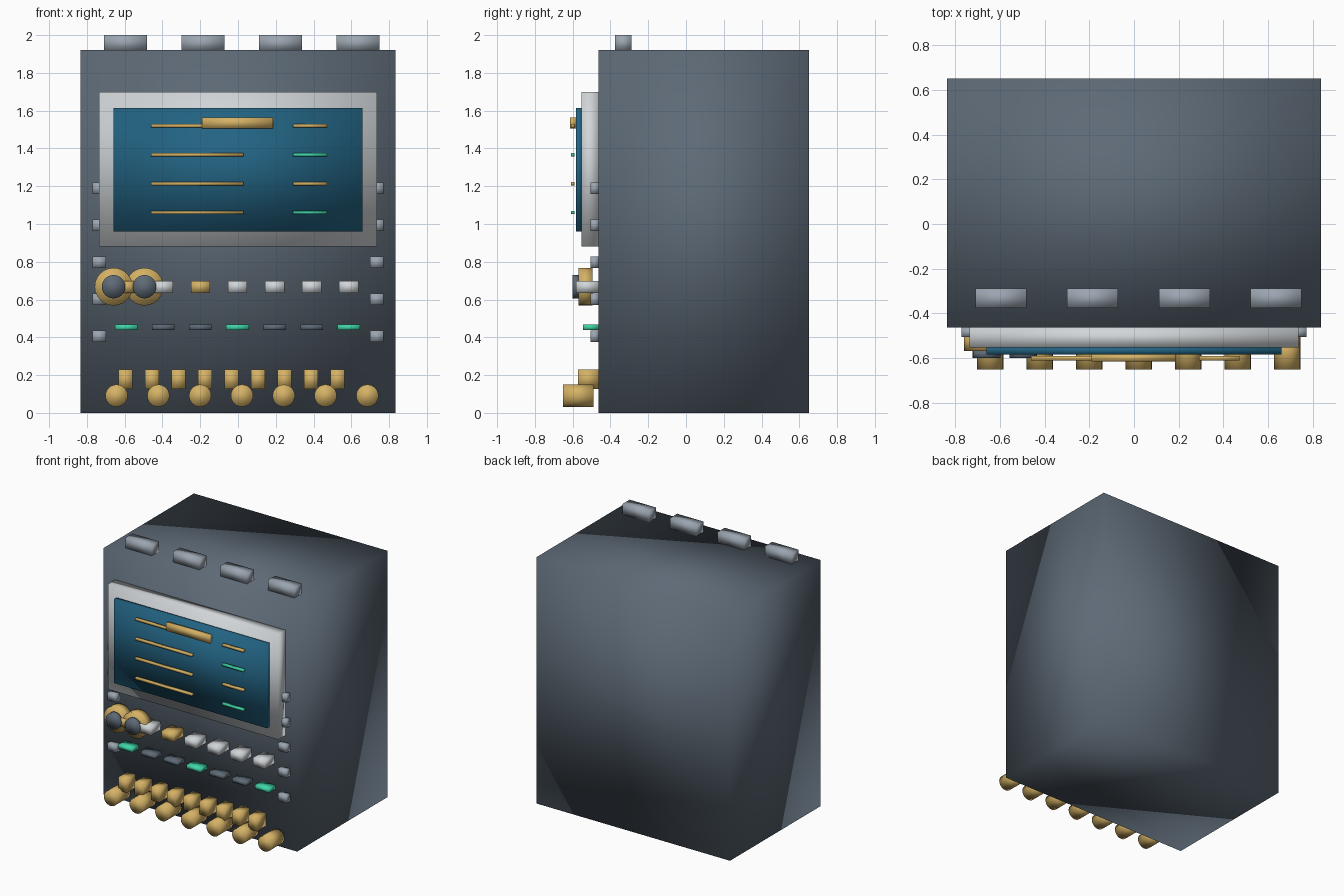
import bpy
import bmesh
from math import pi
from mathutils import Matrix, Vector

if "Cube" in bpy.data.objects:
    bpy.data.objects.remove(bpy.data.objects["Cube"], do_unlink=True)


def material(name, rgb):
    mat = bpy.data.materials.new(name)
    mat.use_nodes = True
    mat.diffuse_color = (*rgb, 1)
    node = next(n for n in mat.node_tree.nodes if n.type == 'BSDF_PRINCIPLED')
    node.inputs["Base Color"].default_value = (*rgb, 1)
    return mat


SLATE = material("slate", (0.11, 0.143, 0.182))
STEEL = material("steel grey", (0.33, 0.38, 0.44))
SILVER = material("silver", (0.64, 0.67, 0.69))
BLUE = material("screen blue", (0.016, 0.125, 0.225))
GOLD = material("gold", (0.66, 0.44, 0.13))
GREEN = material("mint green", (0.05, 0.66, 0.39))

FRONT = -0.463  # front plane of the cabinet


def finish(name, bm, mat):
    mesh = bpy.data.meshes.new(name)
    bm.to_mesh(mesh)
    bm.free()
    mesh.materials.append(mat)
    mesh.shade_smooth()
    obj = bpy.data.objects.new(name, mesh)
    bpy.context.collection.objects.link(obj)
    return obj


def box(name, mat, x, y, z):
    """Box from (low, high) ranges, with soft shading."""
    bm = bmesh.new()
    size = [r[1] - r[0] for r in (x, y, z)]
    centre = Vector([(r[0] + r[1]) / 2 for r in (x, y, z)])
    bmesh.ops.create_cube(bm, size=1, matrix=Matrix.Translation(centre) @ Matrix.Diagonal((*size, 1)))
    return finish(name, bm, mat)


def around(centre, size):
    return (centre - size / 2, centre + size / 2)


def cylinder(name, mat, x, z, radius, y):
    """Cylinder along y, its ends at the y range."""
    bm = bmesh.new()
    place = Matrix.Translation((x, sum(y) / 2, z)) @ Matrix.Rotation(pi / 2, 4, 'X')
    bmesh.ops.create_cone(bm, cap_ends=True, segments=24, radius1=radius, radius2=radius,
                          depth=y[1] - y[0], matrix=place)
    return finish(name, bm, mat)


# Cabinet and the tabs on its top
box("cabinet", SLATE, (-0.835, 0.835), (FRONT, 0.65), (0, 1.92))
for i in range(4):
    box(f"top_tab_{i}", STEEL, around(-0.595 + i * 0.41, 0.228), (-0.375, -0.288), (1.915, 2))

# Display with frame, title bar and text lines
box("display_frame", SILVER, (-0.735, 0.735), (-0.553, FRONT), (0.88, 1.70))
box("display_screen", BLUE, (-0.66, 0.66), (-0.583, -0.55), (0.96, 1.615))
box("title_bar", GOLD, (-0.19, 0.185), (-0.614, -0.583), (1.505, 1.565))
for i in range(4):
    z = around(1.52 - i * 0.153, 0.018)
    box(f"long_text_line_{i}", GOLD, (-0.46, 0.028), (-0.61, -0.59), z)
    box(f"short_text_line_{i}", GREEN if i % 2 else GOLD, (0.29, 0.472), (-0.61, -0.59), z)

# Clips down both sides
for i in range(5):
    for side, name in ((-1, "right"), (1, "left")):
        box(f"{name}_clip_{i}", STEEL, around(side * 0.735, 0.072), (-0.505, FRONT),
            around(0.405 + i * 0.196, 0.06))

# Twin knobs with dark caps
for i, x in enumerate((-0.659, -0.495)):
    cylinder(f"knob_{i}", GOLD, x, 0.668, 0.1, (-0.568, -0.495))
    cylinder(f"knob_cap_{i}", SLATE, x, 0.668, 0.062, (-0.6, -0.565))

# Row of push buttons above a row of indicator lamps
for i in range(7):
    x = -0.592 + i * 0.1965
    box(f"button_{i}", GOLD if i in (0, 2) else SILVER, around(x, 0.102), (-0.583, FRONT),
        around(0.667, 0.062))
    box(f"indicator_{i}", SLATE if i % 3 else GREEN, around(x, 0.12), (-0.545, FRONT),
        around(0.453, 0.03))

# Terminal blocks and round jacks along the bottom
for i in range(9):
    box(f"terminal_{i}", GOLD, around(-0.595 + i * 0.1403, 0.074), (-0.572, FRONT), (0.127, 0.23))
for i in range(7):
    cylinder(f"jack_{i}", GOLD, -0.643 + i * 0.2213, 0.091, 0.059, (-0.65, -0.49))
